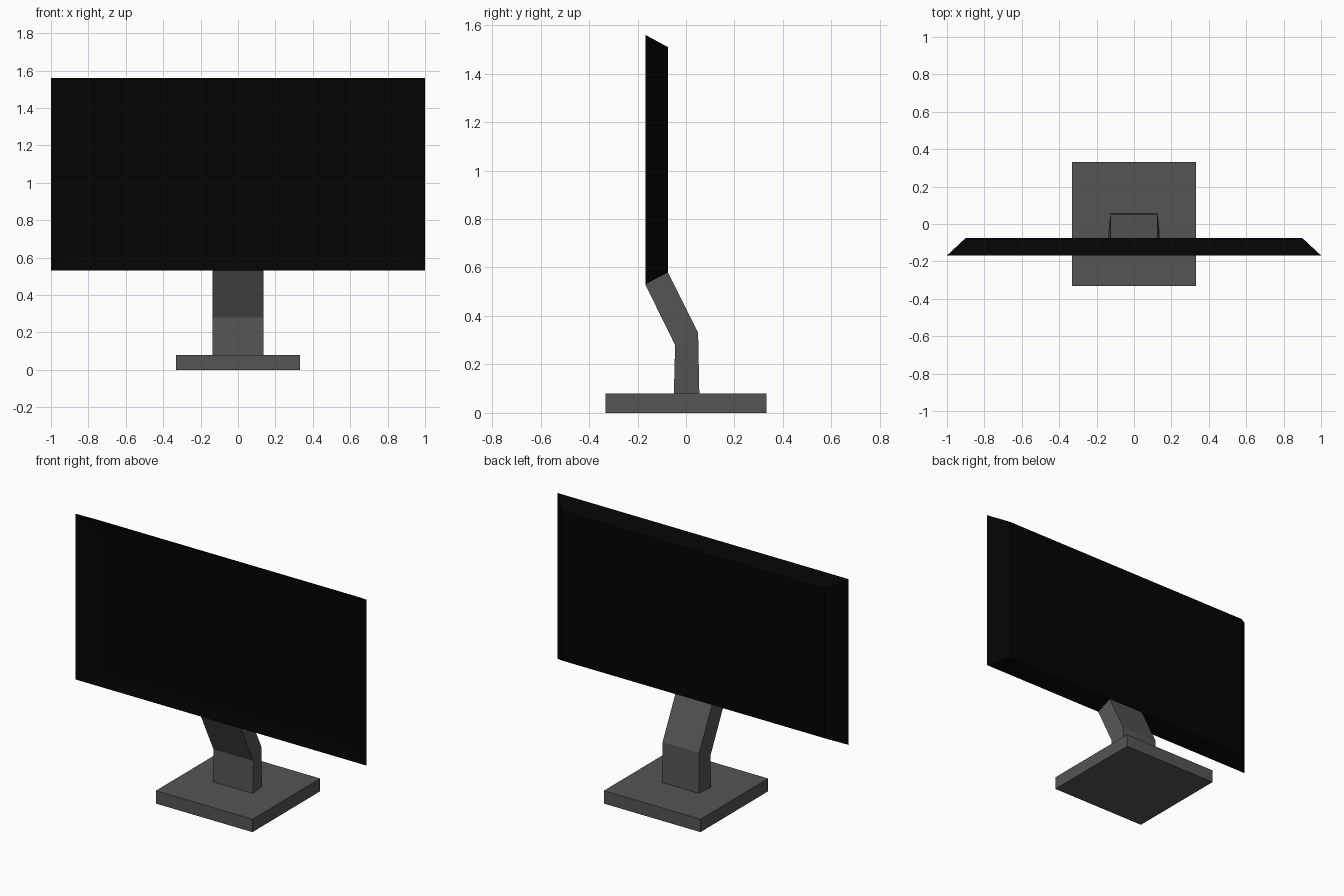
import bpy

if "Cube" in bpy.data.objects:
    bpy.data.objects.remove(bpy.data.objects["Cube"])


def material(name, value):
    mat = bpy.data.materials.new(name)
    mat.diffuse_color = (value, value, value, 1)
    mat.use_nodes = True
    mat.node_tree.nodes["Principled BSDF"].inputs["Base Color"].default_value = mat.diffuse_color
    return mat


def loft(name, rings, mat):
    """Join successive four-point rings into a closed flat-faced part."""
    verts = [p for ring in rings for p in ring]
    n = len(verts)
    faces = [(3, 2, 1, 0), (n - 4, n - 3, n - 2, n - 1)]
    for a in range(0, n - 4, 4):
        for i in range(4):
            j = (i + 1) % 4
            faces.append((a + i, a + j, a + 4 + j, a + 4 + i))
    mesh = bpy.data.meshes.new(name)
    mesh.from_pydata(verts, [], faces)
    mesh.materials.append(mat)
    obj = bpy.data.objects.new(name, mesh)
    bpy.context.collection.objects.link(obj)
    return obj


def upright(hx, y, z0, z1):
    return [(-hx, y, z0), (-hx, y, z1), (hx, y, z1), (hx, y, z0)][::-1]


def level(front, back, hx_front, hx_back):
    (yf, zf), (yb, zb) = front, back
    return [(-hx_front, yf, zf), (hx_front, yf, zf),
            (hx_back, yb, zb), (-hx_back, yb, zb)]


dark_grey = material("dark_grey", 0.09)
black = material("black", 0.001)

# Square foot plate
loft("base", [level((-0.332, z), (0.332, z), 0.332, 0.332) for z in (0, 0.08)], dark_grey)

# Bent neck, slightly narrower at the back
neck = [((-0.05, 0.08), (0.055, 0.08)),
        ((-0.045, 0.28), (0.05, 0.33)),
        ((-0.168, 0.53), (-0.075, 0.58))]
loft("neck", [level(f, b, 0.137, 0.126) for f, b in neck], dark_grey)

# Screen: shallow dished front, thin rim, body tapering to the back
loft("screen", [upright(0.85, -0.155, 0.607, 1.483),
                upright(1, -0.168, 0.53, 1.56),
                upright(0.9, -0.075, 0.58, 1.51)], black)
